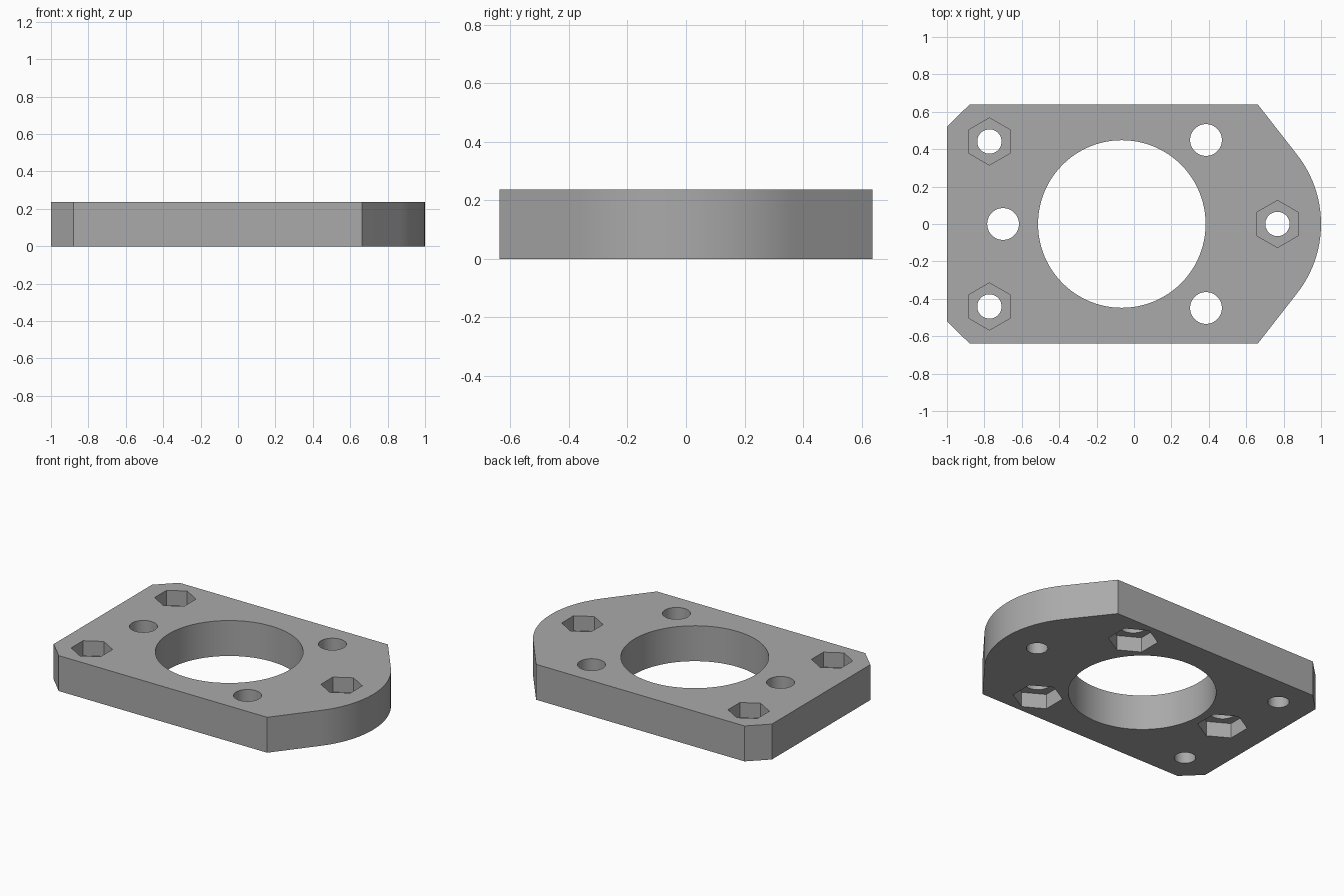
import bpy, bmesh
from math import cos, sin, pi, radians, tan

cube = bpy.data.objects.get("Cube")
if cube:
    bpy.data.objects.remove(cube, do_unlink=True)

THICK = 0.237
HALF_W = 0.638

grey = bpy.data.materials.new("plain grey")
grey.use_nodes = True
colour = (0.4, 0.4, 0.4, 1)
grey.diffuse_color = colour
grey.node_tree.nodes["Principled BSDF"].inputs["Base Color"].default_value = colour


def prism(name, points, z0, z1):
    """Extrude a flat counter-clockwise outline from z0 up to z1."""
    bm = bmesh.new()
    base = bm.faces.new([bm.verts.new((x, y, z0)) for x, y in points])
    top = bmesh.ops.extrude_face_region(bm, geom=[base])["geom"]
    verts = [g for g in top if isinstance(g, bmesh.types.BMVert)]
    bmesh.ops.translate(bm, verts=verts, vec=(0, 0, z1 - z0))
    bmesh.ops.recalc_face_normals(bm, faces=bm.faces)
    mesh = bpy.data.meshes.new(name)
    bm.to_mesh(mesh)
    bm.free()
    mesh.materials.append(grey)
    obj = bpy.data.objects.new(name, mesh)
    bpy.context.collection.objects.link(obj)
    return obj


def ring(x, y, r, sides):
    """Regular polygon with a corner pointing along +y."""
    return [(x + r * cos(pi / 2 + 2 * pi * i / sides),
             y + r * sin(pi / 2 + 2 * pi * i / sides)) for i in range(sides)]


# Plate outline: rounded nose on +x, tangent flanks, chamfered corners on -x
nose_r, nose_x, sweep = 0.6, 0.4, radians(38)
arc = [(nose_x + nose_r * cos(sweep * i / 12), nose_r * sin(sweep * i / 12))
       for i in range(-12, 13)]
flank_x = arc[-1][0] - (HALF_W - arc[-1][1]) * tan(sweep)
upper = [(flank_x, HALF_W), (-0.88, HALF_W), (-1, 0.52)]
lower = [(x, -y) for x, y in reversed(upper)]
plate = prism("mounting_plate", arc + upper + lower, 0, THICK)

# Cutters: centre bore, bolt holes, nut pockets in the top and the underside
cutters = [prism("bore_cutter", ring(-0.065, 0, 0.448, 96), -0.1, THICK + 0.1)]


def bolt_hole(x, y, hole_r, nut_r, z0, z1):
    cutters.append(prism("hole_cutter", ring(x, y, hole_r, 48), -0.1, THICK + 0.1))
    cutters.append(prism("nut_cutter", ring(x, y, nut_r, 6), z0, z1))


for x, y in [(-0.773, 0.441), (-0.773, -0.441), (0.767, 0)]:
    bolt_hole(x, y, 0.065, 0.126, THICK - 0.1, THICK + 0.1)
for x, y in [(0.385, 0.449), (0.385, -0.449), (-0.7, 0)]:
    bolt_hole(x, y, 0.085, 0.152, -0.1, 0.1)

for cutter in cutters:
    cutter.hide_render = True
    mod = plate.modifiers.new("cut", 'BOOLEAN')
    mod.operation = 'DIFFERENCE'
    mod.solver = 'EXACT'
    mod.object = cutter

# Bake the cuts into the plate and discard the cutters
depsgraph = bpy.context.evaluated_depsgraph_get()
cut_mesh = bpy.data.meshes.new_from_object(plate.evaluated_get(depsgraph))
plate.modifiers.clear()
plate.data = cut_mesh
for cutter in cutters:
    bpy.data.objects.remove(cutter, do_unlink=True)

# Smooth the round walls, keep the rims sharp
bpy.ops.object.select_all(action='DESELECT')
plate.select_set(True)
bpy.context.view_layer.objects.active = plate
bpy.ops.object.shade_smooth_by_angle(angle=radians(30))
